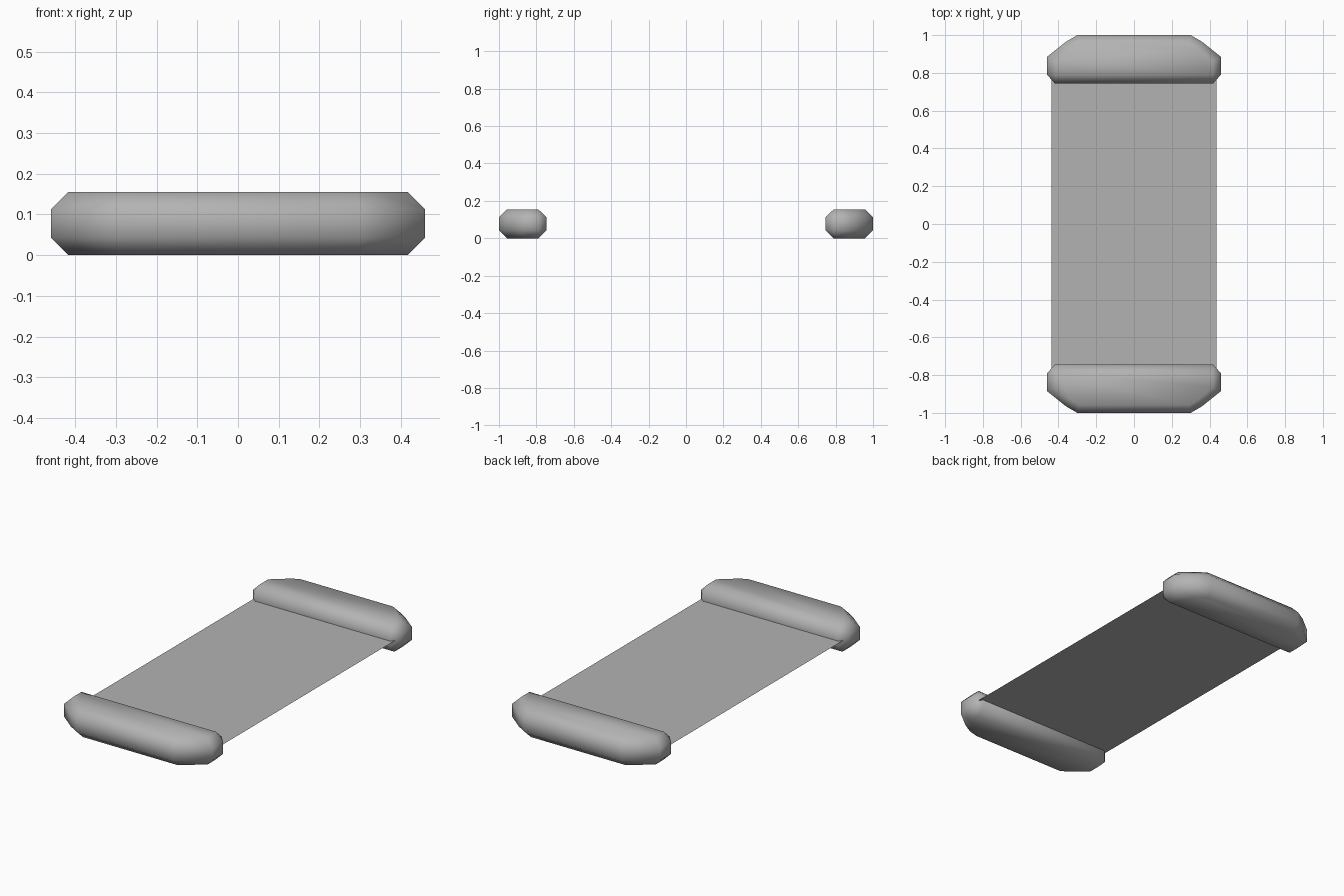
import bpy
import bmesh

if "Cube" in bpy.data.objects:
    bpy.data.objects.remove(bpy.data.objects["Cube"], do_unlink=True)


def make_material(name, color):
    mat = bpy.data.materials.new(name)
    mat.use_nodes = True
    mat.diffuse_color = color
    mat.node_tree.nodes["Principled BSDF"].inputs["Base Color"].default_value = color
    return mat


def finish(name, bm, mat, smooth=False):
    mesh = bpy.data.meshes.new(name)
    bm.to_mesh(mesh)
    bm.free()
    mesh.materials.append(mat)
    for face in mesh.polygons:
        face.use_smooth = smooth
    obj = bpy.data.objects.new(name, mesh)
    bpy.context.collection.objects.link(obj)
    return obj


grey = make_material("plain grey", (0.45, 0.45, 0.45, 1))

HEIGHT = 0.155
CHAMFER = 0.043
SHEET_Z = HEIGHT / 2

# Half plan of a bar, at its widest level and on its flat top and bottom
wide = [(0.42, 0.745), (0.46, 0.79), (0.46, 0.885), (0.36, 0.965), (0.30, 1.0)]
flat = [(0.417, 0.79), (0.417, 0.862), (0.335, 0.93), (0.29, 0.958)]


def make_bar(name, end):
    bm = bmesh.new()
    levels = [(flat, 0), (wide, CHAMFER), (wide, HEIGHT - CHAMFER), (flat, HEIGHT)]
    for plan, z in levels:
        for x, y in plan:
            for side in (-1, 1):
                bm.verts.new((side * x, end * y, z))
    bmesh.ops.convex_hull(bm, input=bm.verts)
    bmesh.ops.dissolve_limit(bm, angle_limit=0.02, verts=bm.verts, edges=bm.edges)
    bmesh.ops.recalc_face_normals(bm, faces=bm.faces)
    return finish(name, bm, grey, smooth=True)


def make_plate(name, outline, z):
    bm = bmesh.new()
    bm.faces.new([bm.verts.new((x, y, z)) for x, y in outline])
    return finish(name, bm, grey)


# Rounded end bars
make_bar("front_bar", -1)
make_bar("back_bar", 1)

# Thin sheet stretched between the bars
w, l = 0.438, 0.80
make_plate("sheet", [(-w, -l), (w, -l), (w, l), (-w, l)], SHEET_Z)

# Small patch with cut corners lying on the sheet
px, py, cut, mid = 0.18, 0.238, 0.045, 0.462
corners = []
for sx, sy in ((1, -1), (1, 1), (-1, 1), (-1, -1)):
    pair = [(sx * (px - cut), mid + sy * py), (sx * px, mid + sy * (py - cut))]
    corners += pair if sx * sy < 0 else pair[::-1]
make_plate("patch", corners, SHEET_Z + 0.002)
